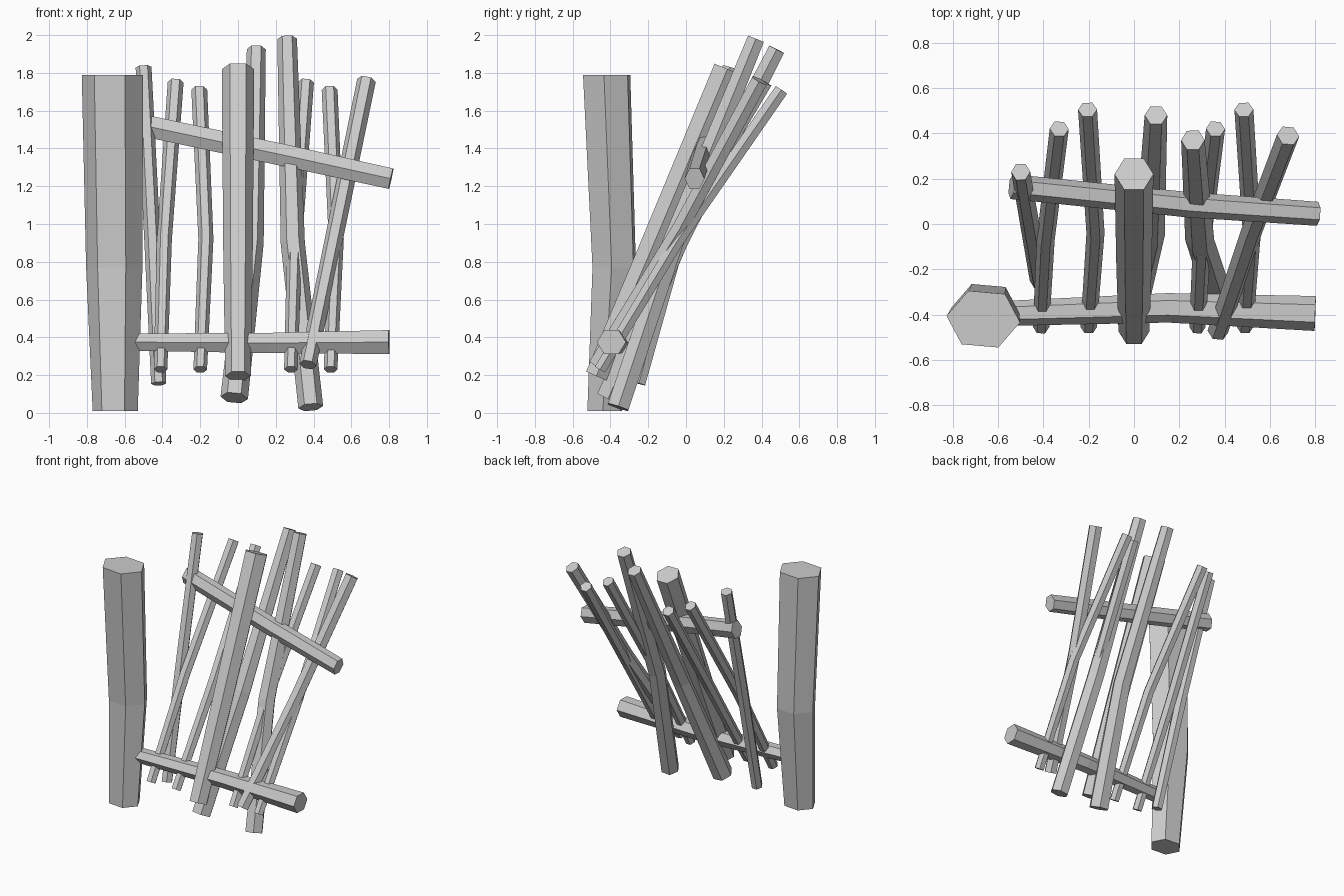
import bpy, bmesh
from math import sin, cos, radians, tau
from mathutils import Vector

if "Cube" in bpy.data.objects:
    bpy.data.objects.remove(bpy.data.objects["Cube"])


def log(name, points, radii, squash=1.0, roll=0.0, sides=6, flat_ends=False):
    """Low-poly log: polygon rings swept along a bent path, capped at both ends."""
    pts = [Vector(p) for p in points]
    bm = bmesh.new()
    rings = []
    for i, p in enumerate(pts):
        axis = (pts[min(i + 1, len(pts) - 1)] - pts[max(i - 1, 0)]).normalized()
        if flat_ends:
            axis = Vector((0, 0, 1))
        # Upright logs are framed on x, crosswise logs on y
        ref = Vector((1, 0, 0)) if abs(axis.x) < 0.7 else Vector((0, 1, 0))
        u = (ref - axis * ref.dot(axis)).normalized()
        v = axis.cross(u)
        ring = []
        for k in range(sides):
            a = tau * k / sides + radians(roll)
            ring.append(bm.verts.new(p + radii[i] * (u * cos(a) + v * sin(a) * squash)))
        rings.append(ring)
    for a, b in zip(rings, rings[1:]):
        for k in range(sides):
            j = (k + 1) % sides
            bm.faces.new((a[k], a[j], b[j], b[k]))
    bm.faces.new(rings[0][::-1])
    bm.faces.new(rings[-1])
    bmesh.ops.recalc_face_normals(bm, faces=bm.faces)
    mesh = bpy.data.meshes.new(name)
    bm.to_mesh(mesh)
    bm.free()
    obj = bpy.data.objects.new(name, mesh)
    bpy.context.collection.objects.link(obj)
    return obj


# Thick upright end post
log("end_post", [(-0.65, -0.43, 0.01), (-0.655, -0.38, 0.77), (-0.665, -0.42, 1.79)],
    [0.12, 0.15, 0.163], squash=0.84, roll=-6, flat_ends=True)

# Wide leaning log in front of the rails
log("front_log", [(0, -0.475, 0.195), (0, -0.19, 0.85), (0.0, 0.22, 1.82)],
    [0.068, 0.078, 0.086])

# Two long leaning logs that reach the ground
log("long_log_left", [(-0.02, -0.41, 0.08), (0.07, -0.05, 0.9), (0.097, 0.48, 1.925)],
    [0.073, 0.066, 0.05])
log("long_log_right", [(0.385, -0.36, 0.03), (0.29, -0.07, 0.9), (0.26, 0.37, 1.98)],
    [0.066, 0.064, 0.052])

# Thin stakes: the same pair repeated on both sides
for side, dx in (("left", 0.0), ("right", 0.69)):
    log("outer_stake_" + side,
        [(-0.41 + dx, -0.455, 0.23), (-0.39 + dx, -0.07, 0.92), (-0.33 + dx, 0.42, 1.75)],
        [0.036, 0.04, 0.042])
    log("inner_stake_" + side,
        [(-0.20 + dx, -0.455, 0.23), (-0.17 + dx, -0.04, 0.92), (-0.205 + dx, 0.505, 1.71)],
        [0.036, 0.04, 0.042])

# Odd stakes at the two ends
log("end_stake_left", [(-0.42, -0.25, 0.155), (-0.455, -0.03, 0.95), (-0.5, 0.23, 1.83)],
    [0.04, 0.043, 0.042])
log("end_stake_right", [(0.37, -0.475, 0.255), (0.52, -0.03, 0.98), (0.68, 0.39, 1.76)],
    [0.046, 0.048, 0.05])

# Cross rails
log("lower_rail", [(-0.58, -0.395, 0.375), (0.15, -0.37, 0.37), (0.8, -0.395, 0.375)],
    [0.055, 0.065, 0.077], squash=0.95)
log("upper_rail", [(-0.54, 0.165, 1.53), (0.24, 0.085, 1.365), (0.81, 0.045, 1.24)],
    [0.055, 0.056, 0.053], squash=1.2)
